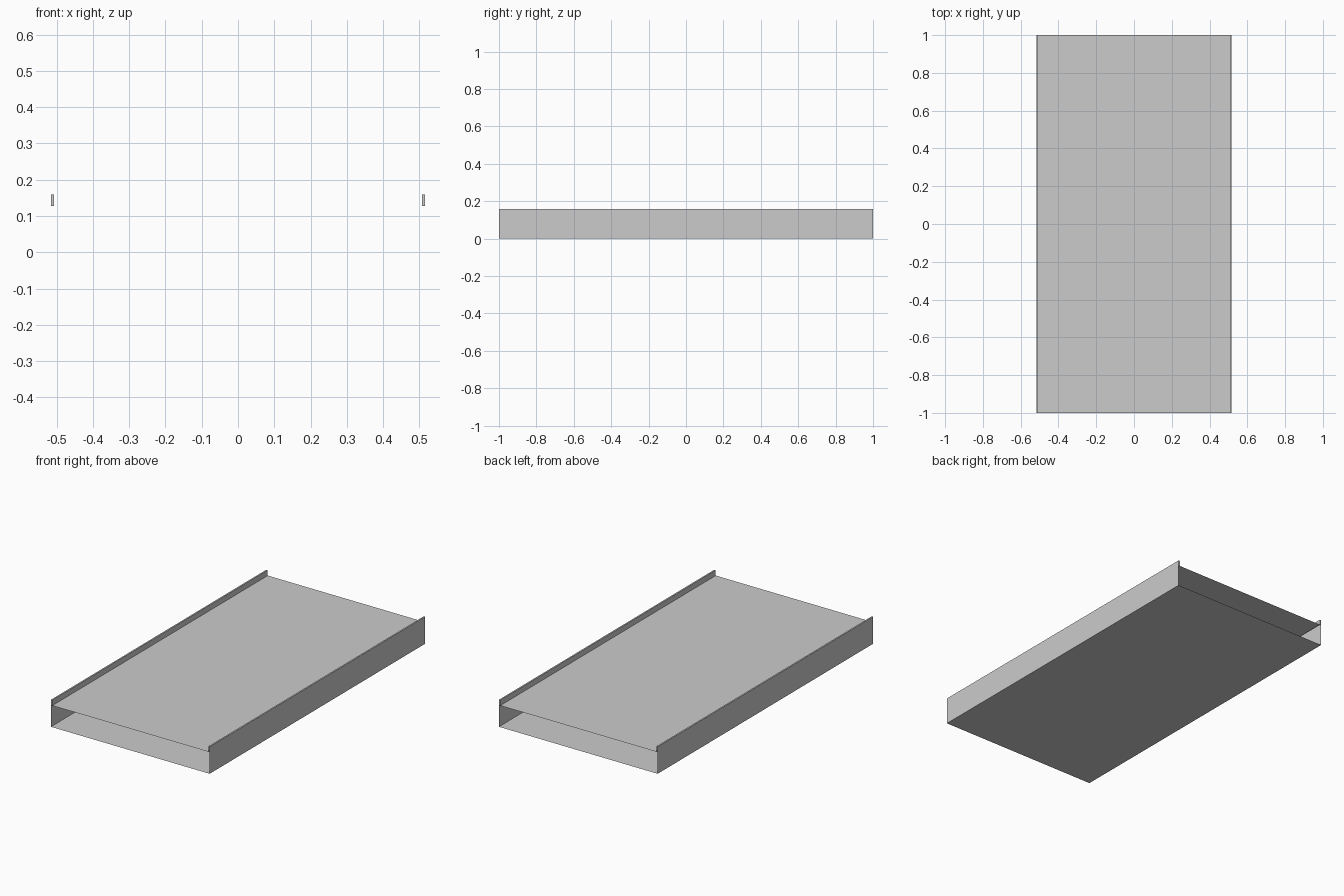
import bpy, bmesh

if "Cube" in bpy.data.objects:
    bpy.data.objects.remove(bpy.data.objects["Cube"])

OUT, INN = 0.516, 0.507     # outer and inner half widths
DECK, TOP = 0.127, 0.159    # deck height and lip height
L = 1.0                     # half length

bm = bmesh.new()

# Open-ended sleeve: one cross-section swept along y
profile = [(-OUT, 0), (OUT, 0), (OUT, DECK), (OUT, TOP), (INN, TOP), (INN, DECK),
           (-INN, DECK), (-INN, TOP), (-OUT, TOP), (-OUT, DECK)]
front = [bm.verts.new((x, -L, z)) for x, z in profile]
back = [bm.verts.new((x, L, z)) for x, z in profile]
n = len(profile)
for i in range(n):
    j = (i + 1) % n
    bm.faces.new((front[i], front[j], back[j], back[i]))

# Small end caps on the raised side lips
for lip in ((2, 5, 4, 3), (9, 8, 7, 6)):
    bm.faces.new([front[i] for i in lip])
    bm.faces.new([back[i] for i in reversed(lip)])

# Consistent outward normals
bm.normal_update()
for f in bm.faces:
    if abs(f.normal.y) > 0.5 and f.normal.y * f.calc_center_median().y < 0:
        f.normal_flip()

mesh = bpy.data.meshes.new("deck_with_side_lips")
bm.to_mesh(mesh)
bm.free()
obj = bpy.data.objects.new("deck_with_side_lips", mesh)
bpy.context.collection.objects.link(obj)
